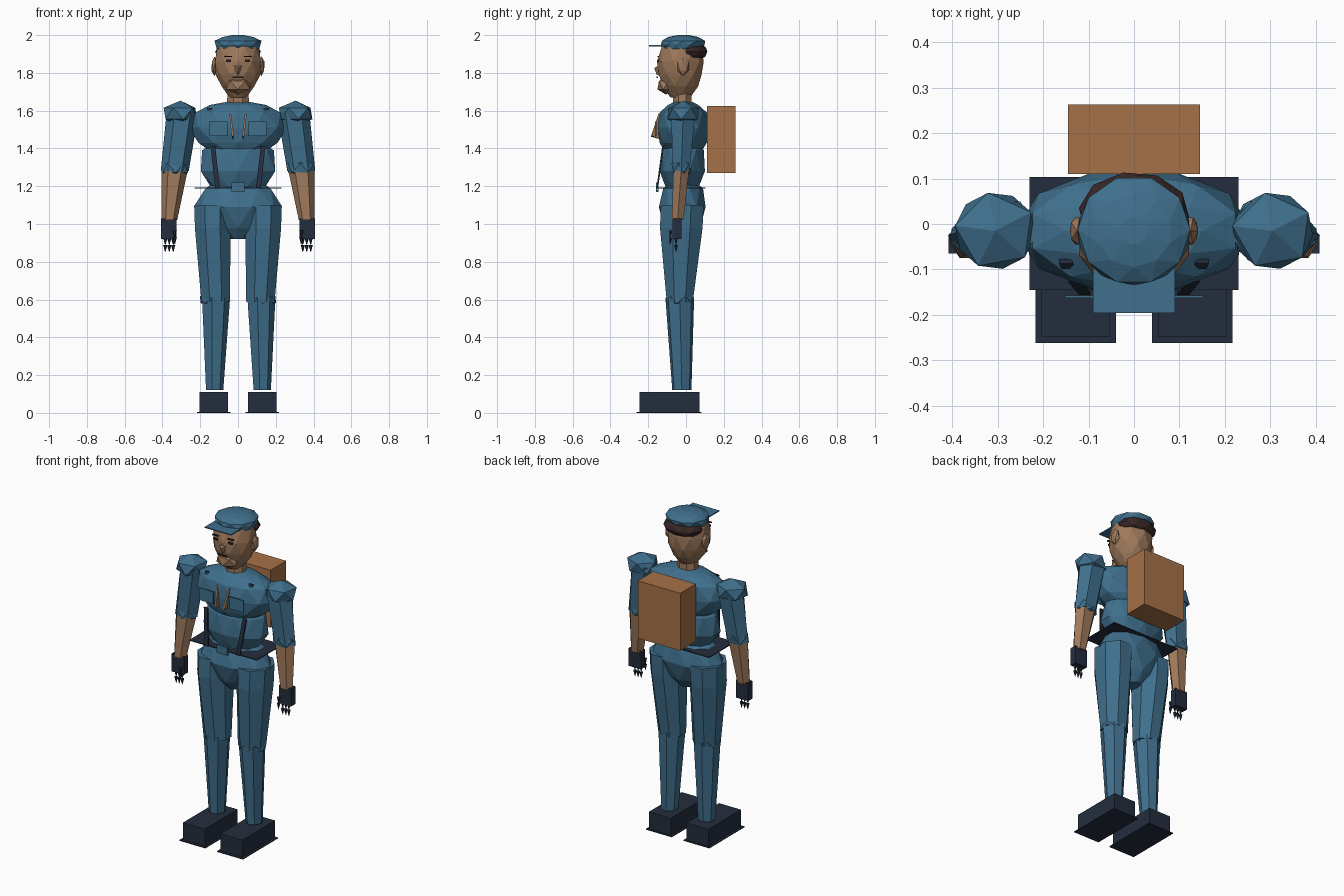
import bpy, bmesh, math
from mathutils import Matrix, Vector


def material(name, rgb):
    m = bpy.data.materials.new(name)
    m.diffuse_color = (*rgb, 1)
    return m


BLUE = material("uniform blue", (0.050, 0.160, 0.265))
NAVY = material("dark navy", (0.018, 0.027, 0.048))
SKIN = material("skin tan", (0.340, 0.190, 0.105))
TAN = material("pack leather", (0.380, 0.165, 0.065))
HAIR = material("dark brown", (0.042, 0.020, 0.020))


def finish(name, bm, mat):
    bmesh.ops.recalc_face_normals(bm, faces=bm.faces[:])
    me = bpy.data.meshes.new(name)
    bm.to_mesh(me)
    bm.free()
    me.materials.append(mat)
    ob = bpy.data.objects.new(name, me)
    bpy.context.collection.objects.link(ob)
    return ob


def box(name, lo, hi, mat):
    bm = bmesh.new()
    lo, hi = Vector(lo), Vector(hi)
    size = Vector([abs(c) for c in hi - lo])
    bmesh.ops.create_cube(bm, size=1, matrix=Matrix.Translation((lo + hi) / 2) @ Matrix.Diagonal((*size, 1)))
    return finish(name, bm, mat)


def ball(name, c, r, mat, turn=0.0, sub=1):
    bm = bmesh.new()
    mx = Matrix.Translation(c) @ Matrix.Diagonal((*r, 1)) @ Matrix.Rotation(turn, 4, 'Z')
    bmesh.ops.create_icosphere(bm, subdivisions=sub, radius=1, matrix=mx)
    return finish(name, bm, mat)


def loft(name, rings, n, mat, twist=0.0, phase=0.0):
    """Skin rings of (z, cx, cy, rx, ry); twist staggers rings into triangles."""
    bm = bmesh.new()
    loops = []
    for k, (z, cx, cy, rx, ry) in enumerate(rings):
        a0 = phase + (k * twist)
        loops.append([bm.verts.new((cx + rx * math.cos(a0 + i * math.tau / n),
                                    cy + ry * math.sin(a0 + i * math.tau / n), z)) for i in range(n)])
    for a, b in zip(loops, loops[1:]):
        for i in range(n):
            j = (i + 1) % n
            if twist:
                bm.faces.new((a[i], a[j], b[i]))
                bm.faces.new((a[j], b[j], b[i]))
            else:
                bm.faces.new((a[i], a[j], b[j], b[i]))
    bm.faces.new(loops[0])
    bm.faces.new(loops[-1])
    return finish(name, bm, mat)


def hull(name, pts, mat):
    bm = bmesh.new()
    for p in pts:
        bm.verts.new(p)
    bmesh.ops.convex_hull(bm, input=bm.verts[:])
    return finish(name, bm, mat)


def strip(name, a, b, w, t, mat):
    """Thin flat strap between two points, width along x, thickness along y."""
    pts = [Vector(p) + Vector((sx * w / 2, sy * t / 2, 0)) for p in (a, b) for sx in (-1, 1) for sy in (-1, 1)]
    return hull(name, pts, mat)


# Torso: pelvis, waist, chest
T10 = math.pi / 10
loft("pelvis", [(0.92, 0, -0.02, 0.04, 0.05), (0.98, 0, -0.02, 0.11, 0.095), (1.09, 0, -0.02, 0.235, 0.13),
                (1.19, 0, -0.015, 0.18, 0.105), (1.21, 0, -0.015, 0.14, 0.08)], 10, BLUE, T10)
loft("waist", [(1.19, 0, -0.02, 0.14, 0.09), (1.28, 0, -0.02, 0.207, 0.12),
               (1.39, 0, -0.015, 0.19, 0.115), (1.42, 0, -0.015, 0.15, 0.09)], 10, BLUE, T10)
loft("chest", [(1.38, 0, -0.015, 0.14, 0.10), (1.43, 0, -0.015, 0.22, 0.125), (1.51, 0, -0.015, 0.26, 0.14),
               (1.59, 0, -0.015, 0.235, 0.125), (1.63, 0, -0.015, 0.15, 0.085),
               (1.645, 0, -0.015, 0.07, 0.05)], 10, BLUE, T10)

# Belt and buckle
box("belt", (-0.23, -0.145, 1.187), (0.23, 0.103, 1.193), NAVY)
box("buckle", (-0.035, -0.158, 1.17), (0.035, -0.145, 1.22), BLUE)

# Back pack
box("back_pack", (-0.145, 0.11, 1.27), (0.145, 0.263, 1.625), TAN)

# Neck and head
loft("neck", [(1.61, 0, -0.02, 0.065, 0.055), (1.73, 0, -0.02, 0.058, 0.052)], 8, SKIN, 0, math.pi / 8)
loft("head", [(1.67, 0, -0.03, 0.045, 0.055), (1.73, 0, -0.03, 0.092, 0.095), (1.79, 0, -0.03, 0.118, 0.118),
              (1.86, 0, -0.03, 0.127, 0.124), (1.94, 0, -0.025, 0.112, 0.108)], 10, SKIN, T10)
ball("jaw", (0, -0.105, 1.735), (0.075, 0.052, 0.05), SKIN, 0.3)
hull("nose", [(-0.026, -0.145, 1.84), (0.026, -0.145, 1.84), (0, -0.168, 1.825),
              (0, -0.14, 1.785), (0, -0.155, 1.79)], SKIN)
box("mouth", (-0.03, -0.157, 1.774), (0.03, -0.148, 1.781), HAIR)

# Hair and cap
ball("hair", (0, 0.025, 1.912), (0.122, 0.09, 0.052), HAIR, 0.2, 2)
loft("cap", [(1.915, 0, -0.03, 0.108, 0.098), (1.945, 0, -0.018, 0.124, 0.116), (1.97, 0, -0.013, 0.124, 0.12),
             (1.99, 0, -0.015, 0.085, 0.08), (2.0, 0, -0.015, 0.03, 0.03)], 10, BLUE, T10)
box("cap_visor", (-0.09, -0.196, 1.941), (0.09, -0.08, 1.947), BLUE)

for s, side in ((-1, "right"), (1, "left")):
    # Face details
    box("eye_" + side, (s * 0.038, -0.151, 1.858), (s * 0.064, -0.142, 1.870), HAIR)
    box("brow_" + side, (s * 0.032, -0.151, 1.884), (s * 0.072, -0.142, 1.890), HAIR)
    ball("ear_" + side, (s * 0.125, -0.015, 1.835), (0.018, 0.035, 0.052), SKIN)

    # Collar slivers, pockets, straps
    hull("collar_" + side, [(s * 0.046, -0.145, 1.585), (s * 0.036, -0.145, 1.58), (s * 0.042, -0.135, 1.58),
                            (s * 0.022, -0.186, 1.462), (s * 0.034, -0.182, 1.468), (s * 0.028, -0.14, 1.45)], SKIN)
    box("pocket_" + side, (s * 0.055, -0.163, 1.467), (s * 0.152, -0.157, 1.542), BLUE)
    strip("brace_" + side, (s * 0.133, -0.122, 1.41), (s * 0.108, -0.152, 1.19), 0.025, 0.009, NAVY)
    strip("shoulder_strap_" + side, (s * 0.145, -0.094, 1.60), (s * 0.15, -0.082, 1.613), 0.03, 0.009, NAVY)

    # Arm
    ball("shoulder_" + side, (s * 0.305, -0.015, 1.585), (0.1, 0.095, 0.068), BLUE, 0.5)
    loft("upper_arm_" + side, [(1.59, s * 0.293, -0.015, 0.085, 0.075), (1.28, s * 0.335, -0.025, 0.074, 0.05)],
         6, BLUE)
    ball("elbow_" + side, (s * 0.333, -0.025, 1.297), (0.08, 0.058, 0.055), BLUE, 0.9 * s)
    loft("forearm_" + side, [(1.29, s * 0.335, -0.025, 0.07, 0.048), (1.02, s * 0.363, -0.044, 0.041, 0.036)],
         6, SKIN)

    # Gloved hand with pointed finger segments
    box("hand_" + side, (s * 0.325, -0.065, 0.92), (s * 0.408, -0.024, 1.03), NAVY)
    for k in range(3):
        x = s * (0.343 + 0.021 * k)
        for j, top in enumerate((0.925, 0.888)):
            loft(f"finger_{side}_{k}_{j}", [(top, x, -0.053, 0.011, 0.011), (top - 0.037, x, -0.053, 0.001, 0.001)],
                 6, NAVY)
    for j, top in enumerate((0.965, 0.928)):
        loft(f"thumb_{side}_{j}", [(top, s * 0.335, -0.08, 0.011, 0.011), (top - 0.037, s * 0.335, -0.085, 0.001, 0.001)],
             6, NAVY)

    # Leg
    loft("thigh_" + side, [(1.10, s * 0.135, -0.02, 0.104, 0.122), (0.98, s * 0.134, -0.025, 0.102, 0.122),
                           (0.59, s * 0.118, -0.033, 0.082, 0.075)], 8, BLUE, 0, math.pi / 8)
    ball("knee_" + side, (s * 0.125, -0.032, 0.60), (0.088, 0.08, 0.042), BLUE, 0.4 * s)
    loft("shin_" + side, [(0.61, s * 0.12, -0.033, 0.078, 0.078), (0.12, s * 0.126, -0.022, 0.048, 0.052)],
         7, BLUE)

    # Boot and sole
    box("boot_" + side, (s * 0.053, -0.247, 0.004), (s * 0.203, 0.072, 0.11), NAVY)
    box("sole_" + side, (s * 0.04, -0.262, 0.0), (s * 0.217, 0.082, 0.005), NAVY)
